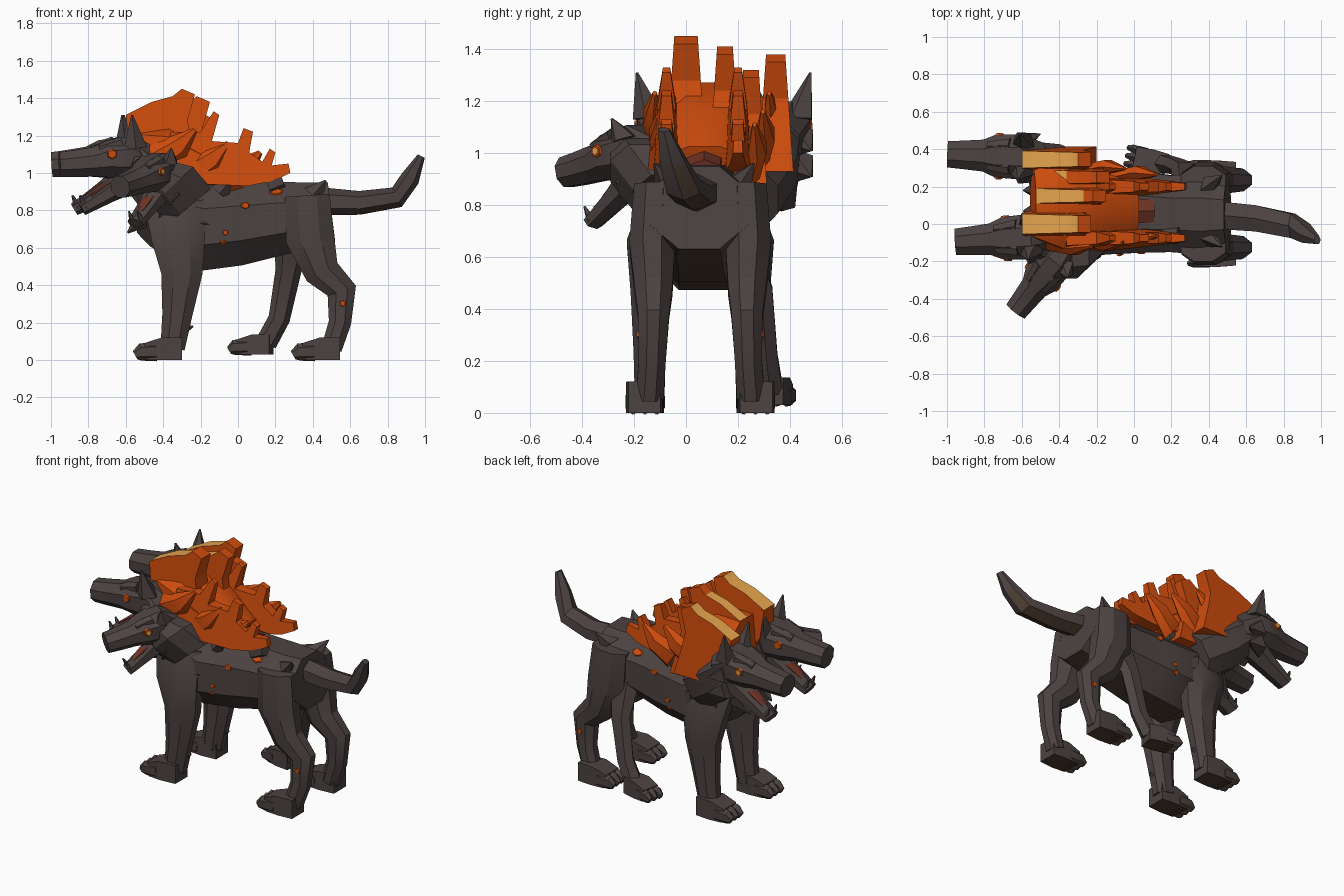
import bpy, bmesh, math
from mathutils import Matrix, Vector

cube = bpy.data.objects.get("Cube")
if cube:
    bpy.data.objects.remove(cube, do_unlink=True)


def material(name, *rgb):
    mat = bpy.data.materials.new(name)
    mat.use_nodes = True
    colour = (*rgb, 1)
    mat.diffuse_color = colour
    mat.node_tree.nodes["Principled BSDF"].inputs["Base Color"].default_value = colour
    return mat


FUR = material("charcoal fur", .073, .056, .054)
BELLY = material("brown underside", .072, .046, .03)
FLAME = material("orange flame", .62, .072, .004)
TIP = material("yellow flame", .82, .39, .08)
MOUTH = material("dark red mouth", .17, .035, .02)
HERE = Matrix.Identity(4)
ACROSS = Vector((0, 1, 0))


def finish(name, bm, *mats, rule=None, angle=32):
    """Turn a bmesh into a shaded object; rule picks a material slot per face."""
    bmesh.ops.recalc_face_normals(bm, faces=bm.faces)
    bm.normal_update()
    if rule:
        for face in bm.faces:
            face.material_index = rule(face)
    mesh = bpy.data.meshes.new(name)
    bm.to_mesh(mesh)
    bm.free()
    for mat in mats:
        mesh.materials.append(mat)
    obj = bpy.data.objects.new(name, mesh)
    bpy.context.collection.objects.link(obj)
    bpy.ops.object.select_all(action='DESELECT')
    obj.select_set(True)
    bpy.context.view_layer.objects.active = obj
    bpy.ops.object.shade_smooth_by_angle(angle=math.radians(angle))
    return obj


def loft(name, points, *mats, sides=8, matrix=HERE, rule=None):
    """Skin rings along a path; each point is x, y, z, half width, half depth."""
    bm = bmesh.new()
    centres = [Vector(p[:3]) for p in points]
    last = len(points) - 1
    grow = 1 / math.cos(math.pi / sides)
    rings = []
    for i, (x, y, z, wide, deep) in enumerate(points):
        along = centres[min(i + 1, last)] - centres[max(i - 1, 0)]
        up = along.cross(ACROSS).normalized()
        ring = []
        for k in range(sides):
            a = (k + .5) * math.tau / sides
            offset = ACROSS * math.cos(a) * wide + up * math.sin(a) * deep
            ring.append(bm.verts.new(matrix @ (centres[i] + offset * grow)))
        rings.append(ring)
    for low, high in zip(rings, rings[1:]):
        for k in range(sides):
            n = (k + 1) % sides
            bm.faces.new((low[k], low[n], high[n], high[k]))
    bm.faces.new(rings[0])
    bm.faces.new(rings[-1])
    return finish(name, bm, *(mats or (FUR,)), rule=rule)


def underside(face):
    return int(face.normal.z < -.6)


def spike(name, base, tip, radius, mat=FUR, matrix=HERE):
    return loft(name, [(*base, radius, radius), (*tip, .004, .004)],
                mat, sides=5, matrix=matrix)


def patch(name, target, near, radius, mat, stretch=1, raised=.002):
    """Thin plate laid on the surface of another part."""
    bpy.context.view_layer.update()
    hit, spot, normal, _ = target.closest_point_on_mesh(near)
    turn = normal.to_track_quat('Z', 'Y').to_matrix().to_4x4()
    bm = bmesh.new()
    bmesh.ops.create_cone(bm, cap_ends=True, segments=6, radius1=radius,
                          radius2=radius * .8, depth=.008,
                          matrix=Matrix.Translation(spot + normal * raised) @ turn
                          @ Matrix.Diagonal((stretch, 1, 1, 1)))
    finish(name, bm, mat)


def place(x, y, z, yaw=0, pitch=0, size=1):
    return (Matrix.Translation((x, y, z)) @ Matrix.Rotation(math.radians(yaw), 4, 'Z')
            @ Matrix.Rotation(math.radians(pitch), 4, 'Y') @ Matrix.Scale(size, 4))


# Torso, from chest to rump
torso = loft("torso", [
    (-.53, .07, .80, .10, .12), (-.42, .07, .79, .19, .19), (-.2, .07, .71, .235, .24),
    (0, .065, .73, .22, .225), (.2, .055, .755, .205, .2), (.38, .05, .775, .215, .175),
    (.5, .05, .79, .19, .16)], FUR, BELLY, rule=lambda f: int(f.normal.z < -.85))
loft("tail", [
    (.42, .05, .85, .075, .065), (.65, .03, .84, .07, .055), (.85, -.01, .87, .065, .05),
    (.92, -.05, .97, .05, .045), (.98, -.085, 1.09, .022, .018)],
     FUR, BELLY, sides=6, rule=lambda f: int(f.normal.z < -.3 and f.normal.y > -.4))


# Blocky paws with three blunt toes
def paw(name, matrix):
    loft(name, [(.055, 0, .06, .062, .06), (-.05, 0, .06, .07, .06),
                (-.14, 0, .045, .064, .045)], FUR, BELLY, sides=4, matrix=matrix,
         rule=underside)
    for side in (-1, 0, 1):
        y = side * .045
        loft(name + "_toe", [(-.08, y, .045, .026, .045), (-.165, y * 1.1, .042, .024, .04),
                             (-.195, y * 1.1, .025, .014, .022)], FUR, BELLY, sides=6,
             matrix=matrix, rule=underside)


# Four standing legs
for label, y, lean in (("right", -.14, 1), ("left", .25, -1)):
    loft("front_leg_" + label, [
        (-.34, y + lean * .04, .84, .06, .16), (-.32, y, .66, .088, .145),
        (-.3, y, .46, .073, .11), (-.325, y, .24, .062, .08), (-.35, y, .06, .057, .065)])
    paw("front_paw_" + label, place(-.355, y - lean * .015, 0))
    spike("dewclaw_" + label, (-.3, y, .16), (-.24, y, .18), .025)
    hind = loft("hind_leg_" + label, [
        (.37, y + lean * .02, .88, .08, .12), (.385, y + lean * .01, .65, .088, .13),
        (.45, y + lean * .015, .47, .073, .095), (.555, y + lean * .015, .37, .06, .08),
        (.545, y + lean * .01, .2, .052, .06), (.5, y, .06, .054, .055)])
    paw("hind_paw_" + label, place(.49, y - lean * .02, 0))
    patch("leg_ember", hind, (.56, y - lean * .2, .3), .018, FLAME)

# Raised extra leg on the left flank
loft("extra_leg", [
    (.3, .2, .7, .06, .1), (.27, .29, .48, .042, .06), (.22, .31, .22, .042, .05),
    (.15, .325, .09, .048, .05)], sides=6)
paw("extra_paw", place(.13, .33, .03, yaw=-12, size=.88))
spike("extra_heel", (.2, .31, .24), (.27, .31, .22), .03)


# One head, facing -x, with its origin in the skull
def head(label, matrix, ear, pupil):
    skull = loft("skull_" + label, [
        (.13, 0, -.05, .08, .1), (.02, 0, 0, .12, .12), (-.1, 0, -.005, .115, .1),
        (-.17, 0, -.02, .085, .08), (-.28, 0, -.03, .076, .072),
        (-.36, 0, -.035, .07, .066)], matrix=matrix)
    loft("jaw_" + label, [
        (.04, 0, -.1, .085, .07), (-.1, 0, -.19, .065, .045), (-.24, 0, -.275, .052, .03)],
         sides=6, matrix=matrix)
    loft("tongue_" + label, [(-.05, 0, -.12, .04, .02), (-.12, 0, -.16, .036, .015),
                             (-.19, 0, -.21, .026, .01)], MOUTH, sides=6, matrix=matrix)
    for side in (-1, 1):
        spike("ear_" + label, (.04, side * .07, .05), (.02, side * .12, ear), .055,
              matrix=matrix)
        spike("fang_" + label, (-.22, side * .035, -.27), (-.25, side * .035, -.2), .018,
              matrix=matrix)
        loft("brow_" + label, [(-.03, side * .06, .08, .035, .03),
                               (-.15, side * .05, .05, .025, .02)], sides=6, matrix=matrix)
        for z in (-.13, -.03):
            spike("cheek_tuft_" + label, (.02, side * .07, z), (.13, side * .125, z - .04),
                  .06, matrix=matrix)
        eye = matrix @ Vector((-.09, side * .2, .02))
        patch("eye_" + label, skull, eye, .028, FLAME)
        if pupil:
            patch("pupil_" + label, skull, eye, .018, TIP, raised=.005)


head("left", place(-.635, .36, 1.08, yaw=-2), .23, True)
head("middle", place(-.595, -.07, 1.08, yaw=4), .23, False)
head("right", place(-.44, -.22, 1, yaw=52, pitch=-8, size=.88), .15, True)
for label, y, z, x in (("left", .34, 1.04, -.56), ("middle", -.06, 1.04, -.52),
                       ("right", -.19, .97, -.4)):
    loft("neck_" + label, [(-.26, y * .6 + .03, .82, .12, .15),
                           ((x - .3) / 2, y * .9, .93, .12, .15), (x, y, z, .1, .11)])

# Fur tufts on the chest, shoulders and hips
for side in (-1, 1):
    for x, z in ((-.3, .95), (-.1, .92), (.4, .91)):
        y = .07 + side * .13
        spike("back_tuft", (x, y, z - .03), (x + .07, y + side * .06, z + .05), .05)
    for x, z in ((-.42, .78), (-.25, .74)):
        y = .07 + side * .17
        spike("flank_tuft", (x, y, z), (x + .13, y + side * .05, z - .02), .07)
for y in (-.04, .07, .18):
    spike("chest_tuft", (-.48, y, .78), (-.59, y, .68), .06)
loft("back_lump", [(.16, -.07, .93, .04, .04), (.24, -.06, .96, .04, .035)], sides=6)


def burning_tip(face):
    middle = face.calc_center_median()
    return int(face.normal.z > .6 and middle.z > 1.2 and middle.x < -.32)


# Flame blades: side outlines, thicker towards the root and the front
def blade(name, outline, y, width, spread, taper=0, shift=0, lift=0):
    bm = bmesh.new()
    top = max(z for _, z in outline)
    sheets = []
    for side in (-1, 1):
        sheet = []
        for x, z in outline:
            thick = (width + spread * (top - z)) * (1 - taper * (x + .4))
            sheet.append(bm.verts.new((x + shift, y + side * thick, z + lift)))
        bm.faces.new(sheet)
        sheets.append(sheet)
    near, far = sheets
    for k in range(len(near)):
        bm.faces.new((near[k], near[k - 1], far[k - 1], far[k]))
    finish(name, bm, FLAME, TIP, rule=burning_tip, angle=25)


TALL = [(-.5, 1), (-.58, 1.13), (-.6, 1.31), (-.46, 1.38), (-.35, 1.41), (-.3, 1.45),
        (-.23, 1.42), (-.27, 1.28), (-.25, 1.18), (-.2, 1)]
RIDGE = [(-.4, .95), (-.36, 1.22), (-.2, 1.22), (-.13, 1.33), (-.1, 1.31), (-.14, 1.17),
         (0, 1.16), (.03, 1.24), (.08, 1.22), (.06, 1.11), (.13, 1.06), (.17, 1.13),
         (.2, 1.11), (.18, 1.04), (.27, 1.05), (.28, 1), (.2, .96), (.05, .93)]
for y, width, shift, lift in ((0, .045, 0, 0), (.15, .03, .08, -.04), (.25, .03, .1, -.13),
                              (.345, .037, 0, -.07)):
    blade("tall_flame", TALL, y, width, .07, shift=shift, lift=lift)
for y in (-.075, .2):
    blade("ridge_flame", RIDGE, y, .02, .2, taper=1.15)

# Curled flame tongues on both flanks of the mane
for side in (-1, 1):
    for x, z, reach in ((-.38, 1.12, .15), (-.2, 1.05, .12), (-.03, 1, .08)):
        y = .1 + side * (.08 + reach * .8)
        loft("side_flame", [(x - .06, y, z - .06, .04, .08),
                            (x + .06, y + side * .03, z + .02, .035, .06),
                            (x + .15, y + side * .02, z + .11, .008, .012)], FLAME, sides=6)

# Burning mane under the blades
loft("mane", [(-.54, .11, 1.16, .18, .11), (-.4, .1, 1.14, .23, .14),
              (-.2, .08, 1.04, .2, .13), (0, .07, .96, .15, .07)], FLAME)
loft("mane_trough", [(-.05, .07, .97, .07, .05), (.1, .07, .93, .06, .04)], MOUTH, sides=6)

# Glowing embers on the coat
for x, z, reach, radius, stretch in ((.2, .92, .18, .026, 1.6), (.04, .84, .3, .02, 1.3),
                                     (-.06, .68, .4, .016, 1), (-.06, .54, .4, .018, 1)):
    for side in (-1, 1):
        patch("coat_ember", torso, (x, .07 + side * reach, z), radius, FLAME, stretch)
